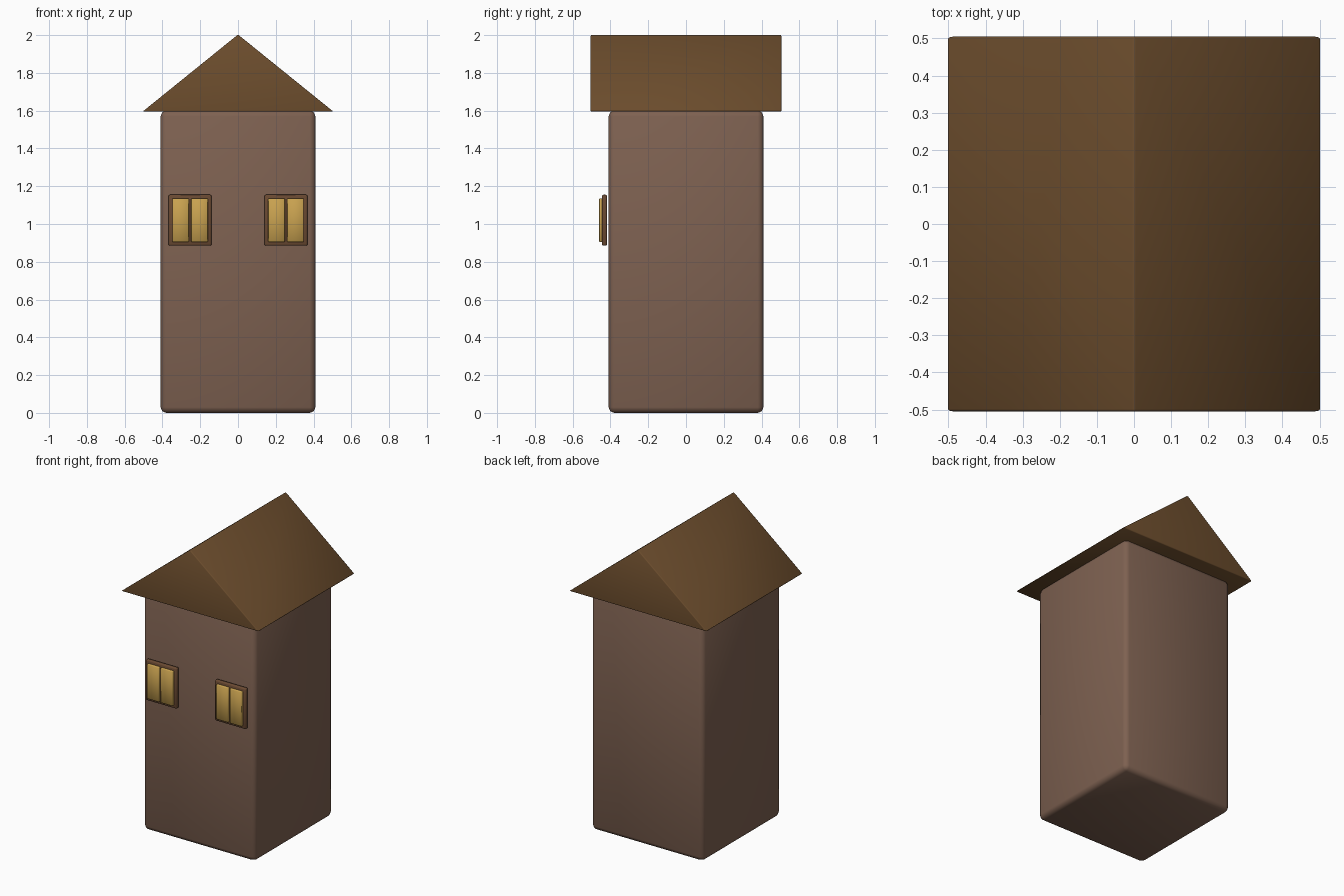
import bpy, bmesh

if "Cube" in bpy.data.objects:
    bpy.data.objects.remove(bpy.data.objects["Cube"])

def material(name, rgb):
    m = bpy.data.materials.new(name)
    m.diffuse_color = (*rgb, 1)
    m.use_nodes = True
    m.node_tree.nodes["Principled BSDF"].inputs["Base Color"].default_value = m.diffuse_color
    return m

wall_brown = material("wall brown", (0.209, 0.120, 0.082))
roof_brown = material("roof brown", (0.150, 0.074, 0.026))
frame_brown = material("frame brown", (0.145, 0.068, 0.032))
pane_gold = material("pane gold", (0.584, 0.361, 0.080))

def finish(name, bm, mat, bevel, segments):
    mesh = bpy.data.meshes.new(name)
    bmesh.ops.recalc_face_normals(bm, faces=bm.faces)
    bm.to_mesh(mesh)
    bm.free()
    obj = bpy.data.objects.new(name, mesh)
    bpy.context.collection.objects.link(obj)
    mesh.materials.append(mat)
    mesh.shade_smooth()
    mod = obj.modifiers.new("soft edges", 'BEVEL')
    mod.width, mod.segments, mod.limit_method = bevel, segments, 'NONE'
    return obj

def box(name, lo, hi, mat, bevel, segments=2):
    bm = bmesh.new()
    bmesh.ops.create_cube(bm, size=1)
    for v in bm.verts:
        v.co = [h if c > 0 else l for c, l, h in zip(v.co, lo, hi)]
    return finish(name, bm, mat, bevel, segments)

# Tower body
box("tower_body", (-0.41, -0.41, 0), (0.41, 0.41, 1.6), wall_brown, 0.03)

# Gabled roof: triangular profile pushed from front to back
bm = bmesh.new()
gable = bm.faces.new([bm.verts.new(p) for p in
                      ((-0.505, -0.505, 1.595), (0.505, -0.505, 1.595), (0, -0.505, 2.003))])
back = bmesh.ops.extrude_face_region(bm, geom=[gable], use_keep_orig=True)
bmesh.ops.translate(bm, vec=(0, 1.01, 0),
                    verts=[g for g in back["geom"] if isinstance(g, bmesh.types.BMVert)])
finish("roof", bm, roof_brown, 0.006, 2)

# Pair of front windows, each a frame with two panes
for side, x in (("left", -0.254), ("right", 0.254)):
    box(f"{side}_window_frame", (x - 0.114, -0.445, 0.885), (x + 0.114, -0.418, 1.155),
        frame_brown, 0.008)
    for n, s in (("outer", -1), ("inner", 1)):
        cx = x + s * 0.05
        box(f"{side}_window_{n}_pane", (cx - 0.044, -0.46, 0.905), (cx + 0.044, -0.44, 1.135),
            pane_gold, 0.003, 1)
